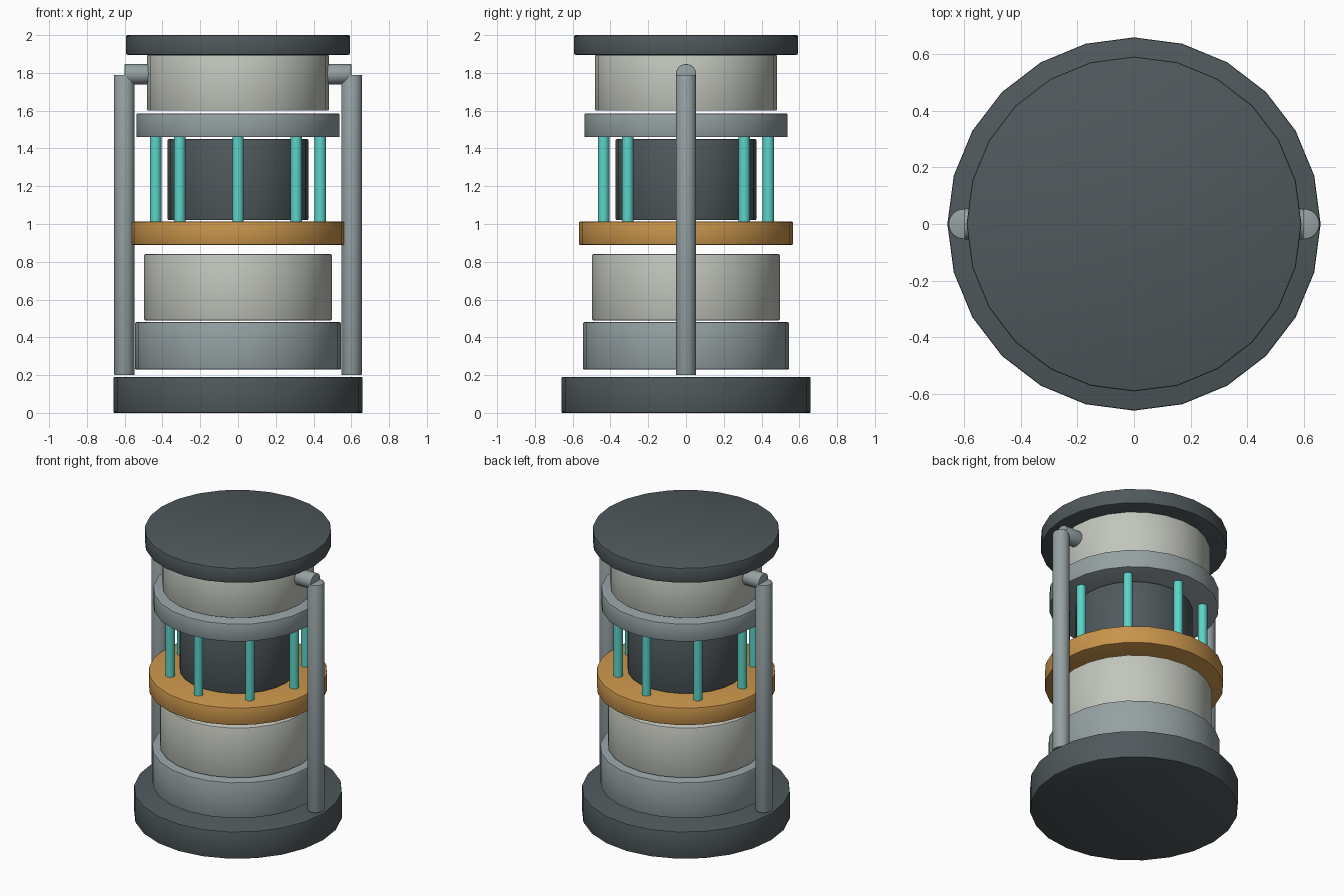
import bpy
import math

cube = bpy.data.objects.get("Cube")
if cube:
    bpy.data.objects.remove(cube, do_unlink=True)


def material(name, rgb):
    mat = bpy.data.materials.new(name)
    mat.use_nodes = True
    color = (*rgb, 1)
    mat.diffuse_color = color
    mat.node_tree.nodes["Principled BSDF"].inputs["Base Color"].default_value = color
    return mat


charcoal = material("charcoal", (0.08, 0.10, 0.108))
steel = material("steel grey", (0.30, 0.355, 0.365))
ivory = material("pale grey", (0.54, 0.565, 0.505))
gold = material("gold", (0.58, 0.296, 0.07))
teal = material("teal", (0.105, 0.66, 0.58))


def cylinder(name, mat, radius, length, location, sides=24, bevel=0.006, tilt=0.0):
    bpy.ops.mesh.primitive_cylinder_add(
        vertices=sides, radius=radius, depth=length,
        location=location, rotation=(0, tilt, 0))
    obj = bpy.context.object
    obj.name = name
    obj.data.materials.append(mat)
    if bevel:
        mod = obj.modifiers.new("soft rim", "BEVEL")
        mod.width = bevel
        mod.segments = 2
        mod.limit_method = "ANGLE"
        mod.angle_limit = math.radians(40)
        bpy.ops.object.modifier_apply(modifier=mod.name)
    bpy.ops.object.shade_smooth_by_angle(angle=math.radians(35))
    return obj


# Stacked drums: name, material, radius, bottom, top
stack = [
    ("base_plate", charcoal, 0.66, 0.0, 0.19),
    ("lower_collar", steel, 0.545, 0.23, 0.48),
    ("lower_drum", ivory, 0.497, 0.49, 0.84),
    ("gold_ring", gold, 0.567, 0.89, 1.012),
    ("core", charcoal, 0.372, 1.02, 1.45),
    ("upper_collar", steel, 0.538, 1.46, 1.585),
    ("upper_drum", ivory, 0.482, 1.60, 1.895),
    ("top_cap", charcoal, 0.592, 1.896, 2.0),
]
for name, mat, radius, bottom, top in stack:
    cylinder(name, mat, radius, top - bottom, (0, 0, (bottom + top) / 2))

# Ring of rods around the core
for i in range(8):
    a = i * math.tau / 8
    cylinder(f"rod_{i + 1}", teal, 0.03, 0.45,
             (0.436 * math.cos(a), 0.436 * math.sin(a), 1.236), sides=16, bevel=0)

# Side posts with pins into the upper drum
for side, sign in (("left", 1), ("right", -1)):
    cylinder(f"{side}_post", steel, 0.054, 1.59, (sign * 0.602, 0, 0.995), bevel=0.004)
    cylinder(f"{side}_pin", steel, 0.054, 0.16, (sign * 0.52, 0, 1.793),
             bevel=0.004, tilt=math.pi / 2)
